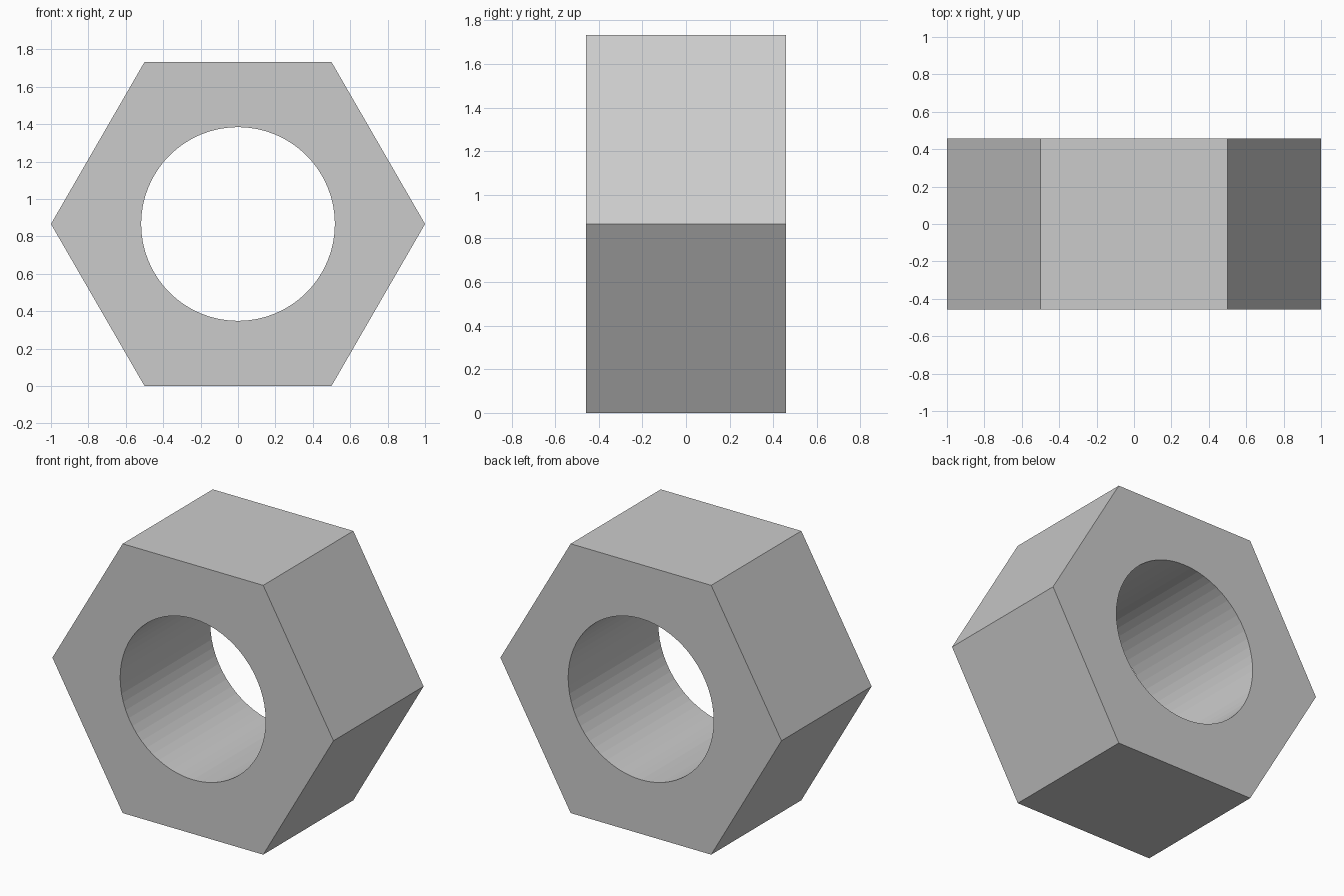
import bpy, bmesh
from math import cos, sin, pi, sqrt

if "Cube" in bpy.data.objects:
    bpy.data.objects.remove(bpy.data.objects["Cube"])

HALF_DEPTH = 0.458
CENTRE_Z = sqrt(3) / 2


def add_prism(name, sides, radius, half_depth):
    """Regular prism lying along y, first corner on +x."""
    bm = bmesh.new()
    ring = [bm.verts.new((radius * cos(2 * pi * i / sides), -half_depth,
                          radius * sin(2 * pi * i / sides)))
            for i in range(sides)]
    face = bm.faces.new(ring)
    ext = bmesh.ops.extrude_face_region(bm, geom=[face], use_keep_orig=True)
    moved = [v for v in ext["geom"] if isinstance(v, bmesh.types.BMVert)]
    bmesh.ops.translate(bm, verts=moved, vec=(0, 2 * half_depth, 0))
    bmesh.ops.recalc_face_normals(bm, faces=bm.faces)
    mesh = bpy.data.meshes.new(name)
    bm.to_mesh(mesh)
    bm.free()
    obj = bpy.data.objects.new(name, mesh)
    obj.location.z = CENTRE_Z
    bpy.context.collection.objects.link(obj)
    return obj


# Hexagonal body and the round bore through it
nut = add_prism("hex_nut", 6, 1.0, HALF_DEPTH)
bore = add_prism("bore_cutter", 64, 0.518, HALF_DEPTH + 0.2)
bore.hide_render = True

cut = nut.modifiers.new("bore", 'BOOLEAN')
cut.operation = 'DIFFERENCE'
cut.solver = 'EXACT'
cut.object = bore

# Apply the cut and drop the helper
bpy.context.view_layer.objects.active = nut
nut.select_set(True)
bpy.ops.object.modifier_apply(modifier=cut.name)
bpy.data.objects.remove(bore, do_unlink=True)
